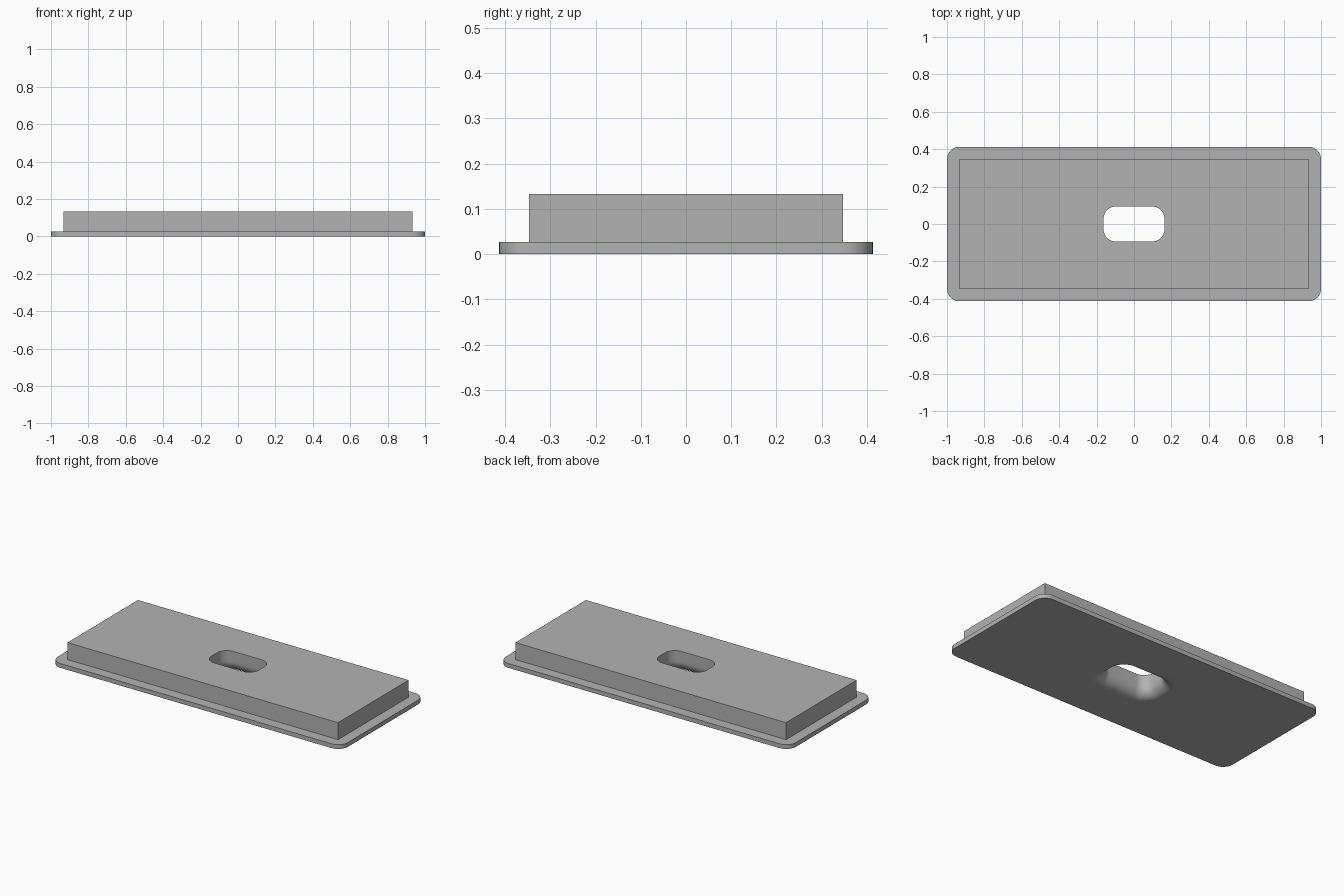
import bpy
import bmesh
import math

cube = bpy.data.objects.get("Cube")
if cube:
    bpy.data.objects.remove(cube, do_unlink=True)

CORNER_STEPS = 10
FILLET_STEPS = 10
PLATE_TOP, BLOCK_TOP = 0.027, 0.133
FILLET = 0.066


def rounded_loop(bm, half_x, half_y, radius, z):
    """Counter-clockwise rounded rectangle of vertices."""
    verts = []
    for quarter, (sx, sy) in enumerate([(1, 1), (-1, 1), (-1, -1), (1, -1)]):
        for i in range(CORNER_STEPS + 1):
            a = (quarter + i / CORNER_STEPS) * math.pi / 2
            verts.append(bm.verts.new((sx * (half_x - radius) + radius * math.cos(a),
                                       sy * (half_y - radius) + radius * math.sin(a), z)))
    return verts


def bridge(bm, lower, upper, smooth):
    n = len(lower)
    for i in range(n):
        j = (i + 1) % n
        face = bm.faces.new((lower[i], lower[j], upper[j], upper[i]))
        face.smooth = smooth


# Plain grey material
grey = bpy.data.materials.new("plain grey")
grey.use_nodes = True
colour = (0.45, 0.45, 0.45, 1)
grey.diffuse_color = colour
grey.node_tree.nodes["Principled BSDF"].inputs["Base Color"].default_value = colour

bm = bmesh.new()

# Slot wall: flared fillet at the underside, then straight up
loops = []
for i in range(FILLET_STEPS + 1):
    a = i / FILLET_STEPS * math.pi / 2
    flare = FILLET * (1 - math.sin(a))
    loops.append((rounded_loop(bm, 0.163 + flare, 0.094 + flare, 0.067 + flare,
                               FILLET * (1 - math.cos(a))), True))
loops.append((rounded_loop(bm, 0.163, 0.094, 0.067, BLOCK_TOP), True))

# Square-cornered block: top face, then sides
loops.append((rounded_loop(bm, 0.933, 0.347, 0, BLOCK_TOP), False))
loops.append((rounded_loop(bm, 0.933, 0.347, 0, PLATE_TOP), False))

# Round-cornered base plate: rim, then edge
loops.append((rounded_loop(bm, 1.0, 0.413, 0.067, PLATE_TOP), False))
loops.append((rounded_loop(bm, 1.0, 0.413, 0.067, 0), True))

# Skin the loops, closing with the underside
for (a, _), (b, smooth) in zip(loops, loops[1:]):
    bridge(bm, a, b, smooth)
bridge(bm, loops[-1][0], loops[0][0], False)

bmesh.ops.remove_doubles(bm, verts=bm.verts, dist=0.00001)
bmesh.ops.recalc_face_normals(bm, faces=bm.faces)

mesh = bpy.data.meshes.new("slotted_base_plate")
bm.to_mesh(mesh)
bm.free()
mesh.materials.append(grey)
plate = bpy.data.objects.new("slotted_base_plate", mesh)
bpy.context.collection.objects.link(plate)
